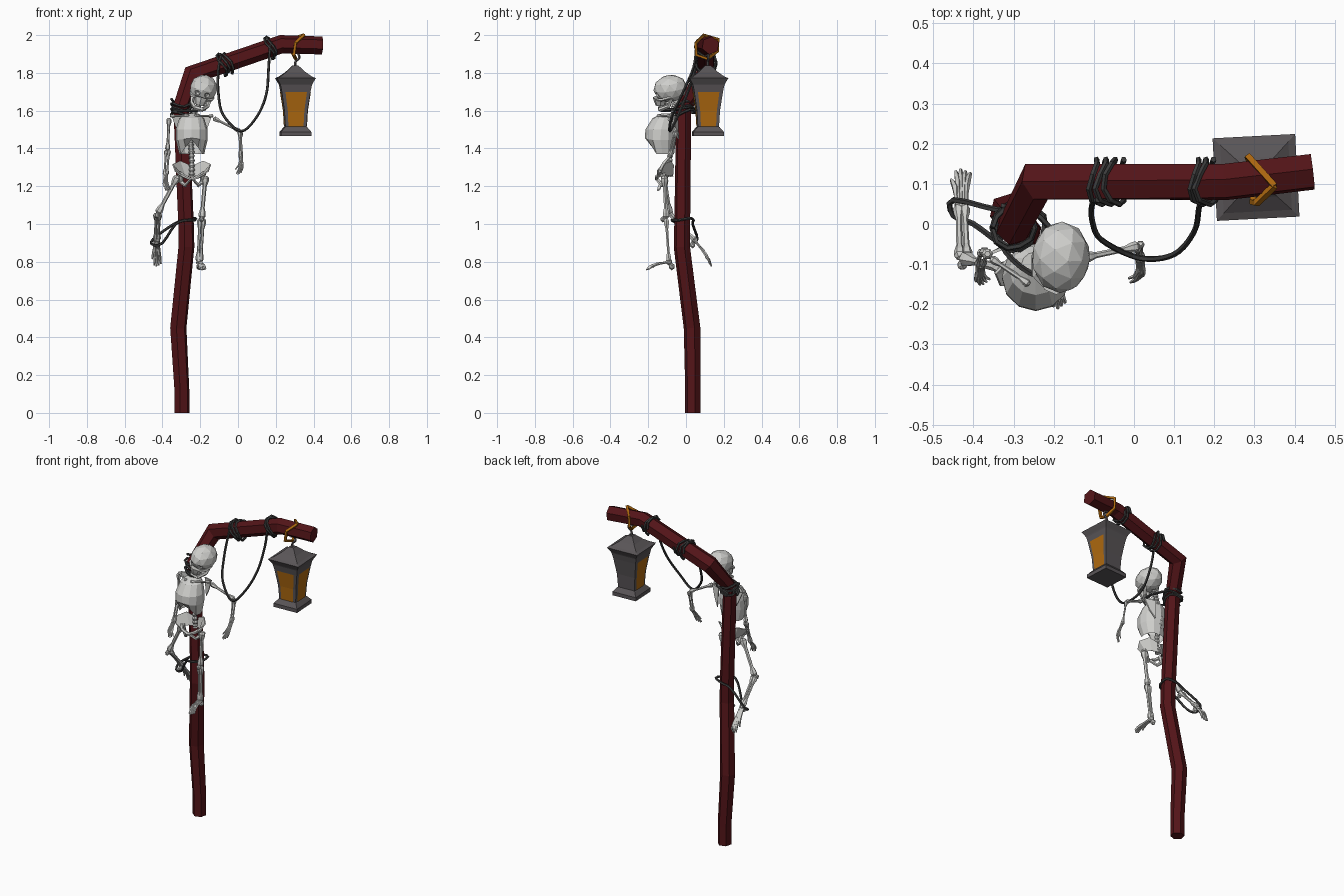
import bpy, bmesh, math
from mathutils import Vector as V, Matrix as M

if "Cube" in bpy.data.objects:
    bpy.data.objects.remove(bpy.data.objects["Cube"])


def material(name, rgb):
    m = bpy.data.materials.new(name)
    m.diffuse_color = (*rgb, 1)
    m.use_nodes = True
    m.node_tree.nodes["Principled BSDF"].inputs["Base Color"].default_value = m.diffuse_color
    return m


WOOD = material("dark red wood", (0.085, 0.007, 0.009))
BONE = material("bone", (0.62, 0.62, 0.60))
ROPE = material("dark rope", (0.045, 0.045, 0.045))
IRON = material("grey iron", (0.10, 0.09, 0.095))
AMBER = material("amber", (0.42, 0.14, 0.005))


def finish(bm, name, mat, recalc=True):
    if recalc:
        bmesh.ops.recalc_face_normals(bm, faces=bm.faces)
    me = bpy.data.meshes.new(name)
    bm.to_mesh(me)
    bm.free()
    me.materials.append(mat)
    ob = bpy.data.objects.new(name, me)
    bpy.context.collection.objects.link(ob)
    return ob


def sweep(bm, pts, radii, n=6, turn=0.0):
    """Polygonal tube along a path, capped at both ends."""
    pts = [V(p) for p in pts]
    if not isinstance(radii, (list, tuple)):
        radii = [radii] * len(pts)
    u, rings = None, []
    for i, p in enumerate(pts):
        a = (p - pts[i - 1]).normalized() if i else V()
        b = (pts[i + 1] - p).normalized() if i < len(pts) - 1 else V()
        t = (a + b).normalized()
        if u is None:
            u = V((1, 0, 0)) if abs(t.x) < 0.8 else V((0, 1, 0))
        u = (u - t * u.dot(t)).normalized()
        w = t.cross(u)
        ang = [turn + 2 * math.pi * k / n for k in range(n)]
        rings.append([bm.verts.new(p + radii[i] * (u * math.cos(g) + w * math.sin(g))) for g in ang])
    for r, s in zip(rings, rings[1:]):
        for k in range(n):
            bm.faces.new((r[k], r[(k + 1) % n], s[(k + 1) % n], s[k]))
    bm.faces.new(rings[0][::-1])
    bm.faces.new(rings[-1])


def smooth(pts, k=5):
    """Catmull-Rom resampling of a path."""
    p = [V(q) for q in pts]
    p = [p[0]] + p + [p[-1]]
    out = []
    for a, b, c, d in zip(p, p[1:], p[2:], p[3:]):
        for j in range(k):
            t = j / k
            out.append(0.5 * (2 * b + (c - a) * t + (2 * a - 5 * b + 4 * c - d) * t * t + (3 * b - a - 3 * c + d) * t ** 3))
    return out + [p[-1]]


def bone(bm, a, b, r):
    """Thin shaft with knobbed ends."""
    a, b = V(a), V(b)
    f = (0, .05, .13, .25, .75, .87, .95, 1)
    g = (.8, 1.6, 1.5, .85, .8, 1.4, 1.5, .8)
    sweep(bm, [a.lerp(b, t) for t in f], [r * k for k in g])


# --- crooked wooden post with arm ---
bm = bmesh.new()
sweep(bm, [(-.297, .036, 0), (-.297, .036, .12), (-.316, .032, .45), (-.273, -.022, .88), (-.275, -.02, 1.0),
           (-.302, -.012, 1.62), (-.243, .105, 1.79), (.23, .105, 1.952), (.445, .13, 1.945)],
      [.041, .041, .045, .044, .043, .043, .053, .049, .048], 6, .3)
finish(bm, "post", WOOD)

# --- lantern: stacked square rings, tapered body, flared roof and foot ---
LC = M.Translation((.304, .116, 0)) @ M.Rotation(math.radians(3), 4, 'Z')
bm = bmesh.new()
lv = [(1.465, .080), (1.488, .080), (1.512, .060), (1.515, .056), (1.60, .061), (1.70, .076), (1.735, .083),
      (1.742, .086), (1.772, .103), (1.78, .085), (1.805, .05), (1.838, .016)]
q = math.sqrt(2)
sweep(bm, [(0, 0, z) for z, h in lv], [h * q for z, h in lv], 4, math.pi / 4)
sweep(bm, smooth([(0, 0, 1.83), (0, 0, 1.86), (.02, 0, 1.88), (.01, 0, 1.905), (-.012, 0, 1.90)], 3), .007, 5)
bm.transform(LC)
finish(bm, "lantern_body", IRON)

# amber panes on the front, left and right
bm = bmesh.new()
for a in (-90, 0, 180):
    rot = M.Rotation(math.radians(a), 4, 'Z')
    rows = []
    for z, h, w in ((1.515, .056, .040), (1.60, .061, .044), (1.70, .076, .057)):
        rows.append([bm.verts.new(rot @ V((h + .003, s * w, z))) for s in (-1, 1)])
    for r, s in zip(rows, rows[1:]):
        bm.faces.new((r[0], r[1], s[1], s[0]))
bm.transform(LC)
finish(bm, "lantern_panes", AMBER, False)

# amber strap over the arm
bm = bmesh.new()
sweep(bm, [(.35, .095, 2.0), (.285, .168, 1.98), (.285, .165, 1.915), (.305, .115, 1.875), (.295, .055, 1.895),
           (.305, .052, 1.96), (.35, .095, 2.0)], .010, 4, math.pi / 4)
finish(bm, "lantern_strap", AMBER)


# --- ropes ---
def coil(c, axis, r, pitch, turns):
    rot = V(axis).to_track_quat('Z', 'Y').to_matrix()
    n = int(turns * 10)
    return [V(c) + rot @ V((r * math.cos(i * .628), r * math.sin(i * .628) * (1 + .15 * math.sin(i)),
                            pitch * (i / n - .5) + .012 * math.sin(i * 1.3))) for i in range(n + 1)]


bm = bmesh.new()
R = .0075
sweep(bm, coil((-.065, .105, 1.85), (1, 0, .33), .056, .06, 3), R, 5)
sweep(bm, coil((.175, .105, 1.935), (1, 0, .33), .056, .03, 2), R, 5)
sweep(bm, smooth([(-.09, .06, 1.89), (-.104, .05, 1.82), (-.105, .01, 1.70), (-.08, -.04, 1.58), (.015, -.085, 1.492),
                  (.10, -.075, 1.57), (.15, -.02, 1.69), (.162, .04, 1.83), (.17, .055, 1.95)]), R, 5)
finish(bm, "hanging_rope", ROPE)
bm = bmesh.new()
sweep(bm, coil((-.30, -.01, 1.615), (0, 0, 1), .053, .07, 3), R, 5)
sweep(bm, smooth([(-.35, .02, 1.61), (-.32, -.07, 1.60), (-.24, -.13, 1.60), (-.18, -.10, 1.605), (-.19, -.04, 1.61),
                  (-.25, .03, 1.62), (-.33, .045, 1.60)], 4), R, 5)
finish(bm, "neck_rope", ROPE)
bm = bmesh.new()
sweep(bm, smooth([(-.23, -.04, 1.02), (-.225, .02, 1.03), (-.28, .04, 1.02), (-.34, .035, 1.0), (-.45, .06, .92),
                  (-.45, .02, .89), (-.40, .0, .90), (-.33, -.05, 1.0), (-.27, -.075, 1.02), (-.23, -.04, 1.02)], 3), R, 5)
finish(bm, "ankle_rope", ROPE)

# --- skull: cranium with cut eye and nose sockets, cheeks, jaw ---
HEAD = M.Translation((-.182, -.083, 1.718)) @ M.Rotation(math.radians(14), 4, 'Y') @ M.Rotation(math.radians(8), 4, 'X')


def ball(bm, c, s, sub=2):
    bmesh.ops.create_icosphere(bm, subdivisions=sub, radius=1, matrix=M.Translation(c) @ M.Diagonal((*s, 1)))


bm = bmesh.new()
ball(bm, (0, 0, 0), (.074, .090, .073))
bm.transform(HEAD)
skull = finish(bm, "skull", BONE)
bm = bmesh.new()
for s in (-1, 1):
    ball(bm, (s * .028, -.085, -.022), (.019, .03, .018), 1)
bm.transform(HEAD)
cut = finish(bm, "socket_cutter", BONE)
mod = skull.modifiers.new("sockets", 'BOOLEAN')
mod.operation, mod.object = 'DIFFERENCE', cut
bpy.context.view_layer.objects.active = skull
bpy.ops.object.modifier_apply(modifier=mod.name)
bpy.data.objects.remove(cut)
bm = bmesh.new()
sweep(bm, [(0, -.058, -.045), (0, -.062, -.062), (0, -.062, -.082)], [.042, .034, .027], 8)
sweep(bm, [(-.05, .0, -.045), (-.043, -.02, -.085), (-.02, -.07, -.102), (.02, -.07, -.102),
           (.043, -.02, -.085), (.05, .0, -.045)], [.009, .011, .012, .012, .011, .009], 5)
for s in (-1, 1):
    sweep(bm, [(s * .06, .0, -.035), (s * .056, -.05, -.042), (s * .03, -.075, -.046)], .008, 5)
bm.transform(HEAD)
finish(bm, "jaw_and_cheeks", BONE)

# --- spine: beaded column from neck to pelvis ---
bm = bmesh.new()
sp = smooth([(-.195, -.055, 1.65), (-.235, -.07, 1.58), (-.25, -.065, 1.46), (-.245, -.085, 1.36), (-.245, -.08, 1.25)], 10)
sweep(bm, sp, [.011 if i % 2 else .017 for i in range(len(sp))], 6)
finish(bm, "spine", BONE)

# --- ribcage: open shell with an arched lower front edge ---
bm = bmesh.new()
rings = []
for z, rx, ry, cy, arch in ((1.585, .035, .03, -.10, 0), (1.56, .066, .062, -.115, 0), (1.50, .084, .083, -.132, 0),
                            (1.445, .084, .082, -.135, .01), (1.37, .066, .062, -.125, .075)):
    ring = []
    for k in range(12):
        g = 2 * math.pi * k / 12 - math.pi / 2
        lift = arch * max(0, 1 - abs(g + math.pi / 2 if k < 7 else g - 1.5 * math.pi) / 1.0)
        ring.append(bm.verts.new((-.245 + rx * math.cos(g), cy + ry * math.sin(g), z + lift)))
    rings.append(ring)
for r, s in zip(rings, rings[1:]):
    for k in range(12):
        bm.faces.new((r[k], r[(k + 1) % 12], s[(k + 1) % 12], s[k]))
bm.faces.new(rings[0])
finish(bm, "ribcage", BONE)

# --- shoulders: collar bones and shoulder blades ---
bm = bmesh.new()
for s in (-1, 1):
    bone(bm, (-.245 + s * .015, -.15, 1.572), (-.245 + s * .112, -.085, 1.572), .007)
    blade = [(s * .108, -.075, 1.575), (s * .045, -.05, 1.57), (s * .05, -.045, 1.45), (s * .08, -.06, 1.50)]
    front = [bm.verts.new((-.245 + x, y, z)) for x, y, z in blade]
    back = [bm.verts.new((-.245 + x, y + .008, z)) for x, y, z in blade]
    bm.faces.new(front)
    bm.faces.new(back[::-1])
    for k in range(4):
        bm.faces.new((front[k], front[k - 1], back[k - 1], back[k]))
finish(bm, "shoulders", BONE)

# --- pelvis: two flared wings plus lower arches ---
bm = bmesh.new()
top = [(.012, .035, .03), (.06, .022, .052), (.098, -.02, .035), (.085, -.05, .0)]
low = [(.008, .03, -.03), (.035, .015, -.025), (.055, -.015, -.02), (.04, -.045, -.035)]
for s in (-1, 1):
    a, b = [[bm.verts.new((s * x, y, z)) for x, y, z in c] for c in (top, low)]
    for k in range(3):
        bm.faces.new((a[k], a[k + 1], b[k + 1], b[k]))
    sweep(bm, [(s * .06, -.02, -.015), (s * .055, -.005, -.06), (s * .035, -.02, -.078), (s * .005, -.05, -.045),
               (s * .04, -.048, -.03), (s * .065, -.025, -.015)], [.016, .012, .011, .011, .010, .012], 6)
bm.transform(M.Translation((-.245, -.105, 1.283)))
pelvis = finish(bm, "pelvis", BONE)
pelvis.modifiers.new("thickness", 'SOLIDIFY').thickness = .007


# --- limbs ---
def digits(bm, root, tip, side, spread, bend, r, knuckle):
    """Five fanned jointed digits from wrist or ankle to the tip."""
    root, tip, side, bend = V(root), V(tip), V(side), V(bend)
    for i in range(-2, 3):
        end = root.lerp(tip, .72 if i == -2 else 1 - .05 * abs(i)) + side * spread * i
        mid = root.lerp(end, knuckle) + bend
        m2 = mid.lerp(end, .5) + bend * .4
        sweep(bm, [root + side * spread * i * .45, root.lerp(mid, .6) + side * spread * i * .2, mid, m2, end],
              [r, r * .75, r * 1.2, r, r * .6], 5)


def limb(name, a, b, c, tip, pair, side, spread, bend, r, knuckle=.5):
    bm = bmesh.new()
    bone(bm, a, b, r)
    for s in (-1, 1):
        bone(bm, V(b) + V(pair) * s, V(c) + V(pair) * s * .8, r * .72)
    ball(bm, c, (r * 1.5,) * 3, 1)
    digits(bm, c, tip, side, spread, bend, r * .55, knuckle)
    return finish(bm, name, BONE)


limb("hanging_arm", (-.365, -.075, 1.56), (-.373, -.07, 1.39), (-.383, -.10, 1.26), (-.375, -.15, 1.175),
     (.008, 0, 0), (.9, .4, 0), .009, (-.004, -.006, 0), .009)
limb("raised_arm", (-.13, -.085, 1.56), (.012, -.055, 1.49), (.015, -.085, 1.36), (-.002, -.145, 1.262),
     (.004, .006, 0), (.9, .4, 0), .009, (.008, -.008, 0), .009)
limb("straight_leg", (-.172, -.115, 1.255), (-.192, -.105, 1.03), (-.205, -.09, .80), (-.19, -.21, .757),
     (.009, 0, 0), (1, .1, 0), .010, (0, -.008, .008), .013, .6)
limb("bent_leg", (-.318, -.115, 1.255), (-.425, -.085, 1.055), (-.43, .045, .915), (-.432, .135, .775),
     (.009, 0, 0), (1, 0, 0), .012, (0, .006, .006), .013, .6)

# kneecaps and heels
bm = bmesh.new()
for c, s in (((-.192, -.122, 1.025), .014), ((-.428, -.102, 1.045), .014),
             ((-.206, -.075, .775), .017), ((-.43, .035, .89), .016)):
    ball(bm, c, (s, s, s * 1.2), 1)
finish(bm, "kneecaps_and_heels", BONE)
